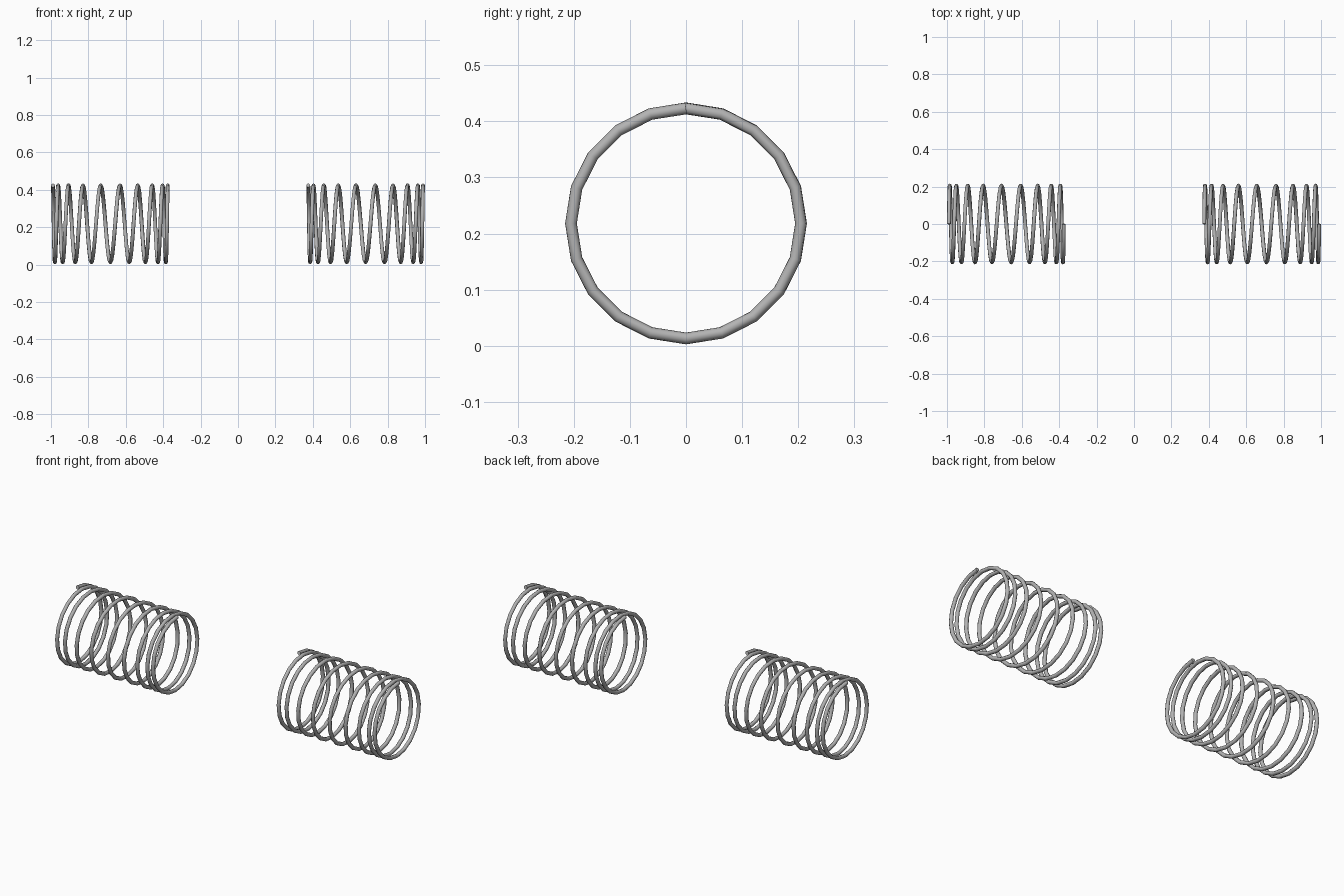
import bpy
import math

cube = bpy.data.objects.get("Cube")
if cube:
    bpy.data.objects.remove(cube, do_unlink=True)

TURNS = 9
SIDES = 20            # straight segments per turn
COIL_RADIUS = 0.205
WIRE_RADIUS = 0.0105
AXIS_HEIGHT = 0.218
HALF_LENGTH = 0.307   # of the wire centreline

steel = bpy.data.materials.new("steel_grey")
steel.use_nodes = True
colour = (0.45, 0.45, 0.45, 1)
steel.diffuse_color = colour
steel.node_tree.nodes["Principled BSDF"].inputs["Base Color"].default_value = colour


def coil_offset(t):
    """Position along the axis, -1 to 1: wide pitch mid-coil, tight at the ends."""
    d = 2 * t - 1
    return (d - 0.348 * math.copysign(abs(d) ** 2.5, d)) / 0.652


def make_spring(name, centre_x):
    curve = bpy.data.curves.new(name, "CURVE")
    curve.dimensions = "3D"
    curve.bevel_depth = WIRE_RADIUS
    curve.bevel_resolution = 2
    curve.use_fill_caps = True
    spline = curve.splines.new("POLY")
    count = TURNS * SIDES
    spline.points.add(count)
    for i, point in enumerate(spline.points):
        angle = math.tau * i / SIDES
        point.co = (centre_x + HALF_LENGTH * coil_offset(i / count),
                    COIL_RADIUS * math.sin(angle),
                    AXIS_HEIGHT + COIL_RADIUS * math.cos(angle), 1)
    spring = bpy.data.objects.new(name, curve)
    bpy.context.collection.objects.link(spring)
    curve.materials.append(steel)

    # Turn the swept wire into a smooth mesh with crisp end caps
    bpy.ops.object.select_all(action="DESELECT")
    spring.select_set(True)
    bpy.context.view_layer.objects.active = spring
    bpy.ops.object.convert(target="MESH")
    bpy.ops.object.shade_smooth_by_angle(angle=math.radians(50))


# Two identical springs, both wound the same way along x
make_spring("right_spring", -0.6825)
make_spring("left_spring", 0.6825)
